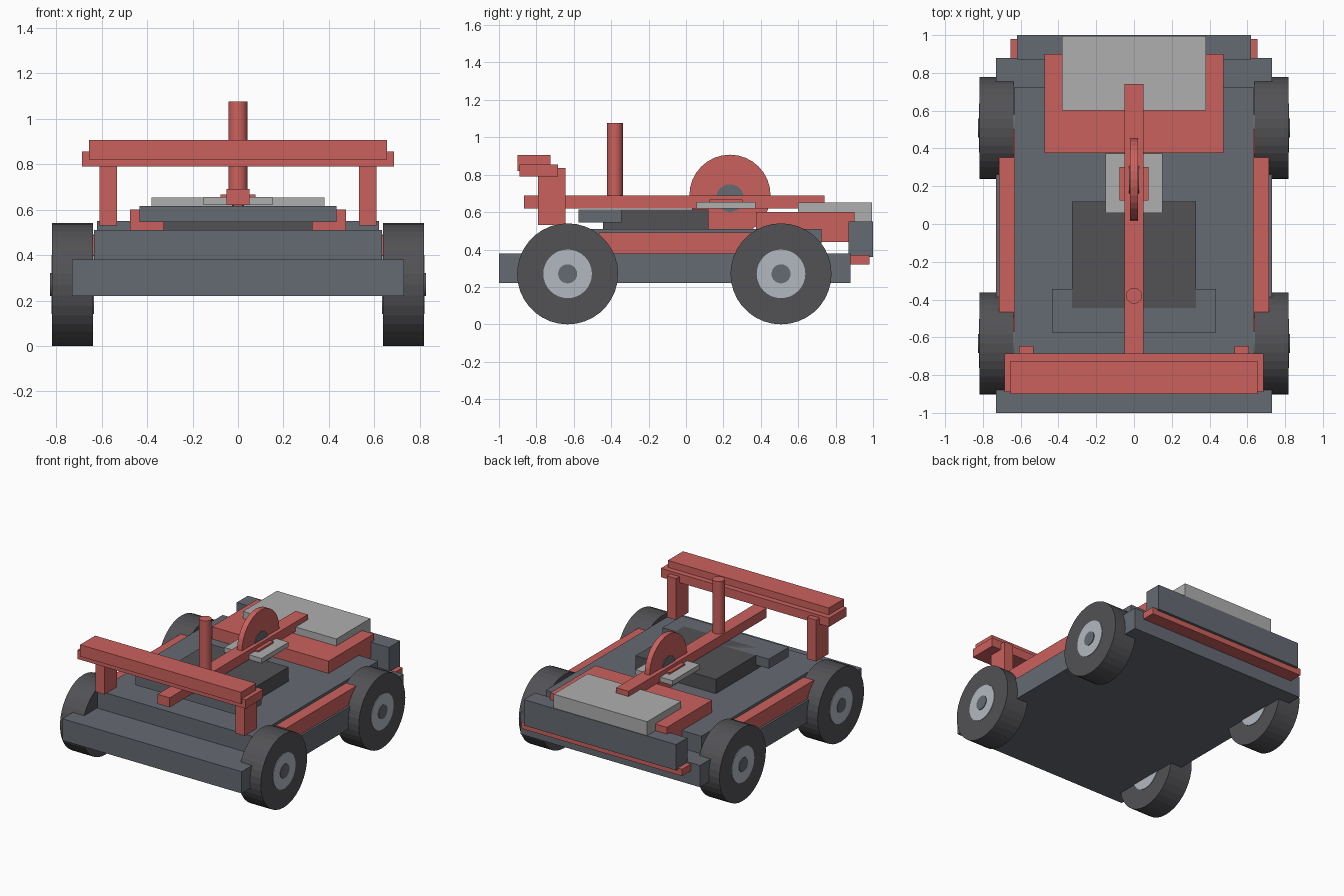
import bpy, bmesh, math
from mathutils import Matrix, Vector

if "Cube" in bpy.data.objects:
    bpy.data.objects.remove(bpy.data.objects["Cube"])


def mat(name, c):
    m = bpy.data.materials.new(name)
    m.diffuse_color = (*c, 1)
    m.use_nodes = True
    m.node_tree.nodes["Principled BSDF"].inputs["Base Color"].default_value = m.diffuse_color
    return m


RED = mat("red_paint", (0.60, 0.12, 0.11))
SLATE = mat("slate", (0.13, 0.145, 0.17))
DARK = mat("dark_rubber", (0.085, 0.085, 0.093))
PLATE = mat("light_plate", (0.43, 0.43, 0.43))
HUB = mat("hub_metal", (0.45, 0.48, 0.53))


def finish(bm, name, m):
    me = bpy.data.meshes.new(name)
    bm.to_mesh(me)
    bm.free()
    ob = bpy.data.objects.new(name, me)
    me.materials.append(m)
    bpy.context.collection.objects.link(ob)
    return ob


def box(name, x, y, z, m):
    """Box from (min, max) ranges."""
    bm = bmesh.new()
    size = [r[1] - r[0] for r in (x, y, z)]
    mid = Vector([(r[0] + r[1]) / 2 for r in (x, y, z)])
    bmesh.ops.create_cube(bm, size=1, matrix=Matrix.Translation(mid) @ Matrix.Diagonal((*size, 1)))
    return finish(bm, name, m)


def cyl(name, centre, r, length, m, axis='X', n=32):
    bm = bmesh.new()
    rot = Matrix.Rotation(math.pi / 2, 4, 'Y') if axis == 'X' else Matrix()
    bmesh.ops.create_cone(bm, cap_ends=True, segments=n, radius1=r, radius2=r, depth=length,
                          matrix=Matrix.Translation(centre) @ rot)
    return finish(bm, name, m)


def wide(name, half, y, z, m):
    return box(name, (-half, half), y, z, m)


# chassis and deck
wide("chassis", 0.73, (-1.0, 0.88), (0.22, 0.38), SLATE)
wide("deck", 0.633, (-0.73, 0.725), (0.375, 0.51), SLATE)
wide("rear_panel", 0.62, (0.87, 1.0), (0.36, 0.55), SLATE)
wide("rear_bumper", 0.655, (0.875, 0.98), (0.32, 0.37), RED)

# rear body and cover
wide("rear_body", 0.475, (0.375, 0.90), (0.44, 0.60), RED)
wide("rear_cover", 0.38, (0.60, 0.995), (0.55, 0.652), PLATE)

# central block and front console
wide("centre_block", 0.327, (-0.445, 0.12), (0.50, 0.615), DARK)
wide("front_console", 0.433, (-0.575, -0.345), (0.545, 0.615), SLATE)

# central beam, mast and disc
wide("centre_beam", 0.05, (-0.865, 0.74), (0.62, 0.69), RED)
wide("disc_plate", 0.152, (0.057, 0.372), (0.62, 0.655), PLATE)
wide("disc_bracket", 0.078, (0.125, 0.302), (0.645, 0.667), RED)
cyl("disc", (0, 0.235, 0.69), 0.217, 0.04, RED)
cyl("disc_hub", (0, 0.235, 0.675), 0.074, 0.052, SLATE)
mast = cyl("mast", (0, -0.38, 0.848), 0.042, 0.456, RED, 'Z')

# front cross bar
wide("lower_crossbar", 0.685, (-0.89, -0.685), (0.79, 0.855), RED)
wide("upper_crossbar", 0.655, (-0.90, -0.725), (0.82, 0.906), RED)

# mirrored parts: posts, sills, wheels
for s, side in ((-1, "left"), (1, "right")):
    def pair(a, b):
        return tuple(sorted((s * a, s * b)))
    box(f"bar_post_{side}", pair(0.533, 0.608), (-0.79, -0.645), (0.53, 0.835), RED)
    box(f"sill_{side}", pair(0.625, 0.715), (-0.465, 0.355), (0.375, 0.49), RED)
    box(f"sill_strip_{side}", pair(0.62, 0.638), (-0.57, 0.50), (0.375, 0.485), RED)
    for y, end in ((-0.633, "front"), (0.508, "rear")):
        cyl(f"{end}_tyre_{side}", (s * 0.727, y, 0.27), 0.27, 0.18, DARK, n=36)
        cyl(f"{end}_rim_{side}", (s * 0.727, y, 0.27), 0.13, 0.188, HUB)
        cyl(f"{end}_hub_{side}", (s * 0.73, y, 0.27), 0.051, 0.192, SLATE, n=24)

# smooth the round mast
for p in mast.data.polygons:
    p.use_smooth = len(p.vertices) == 4
